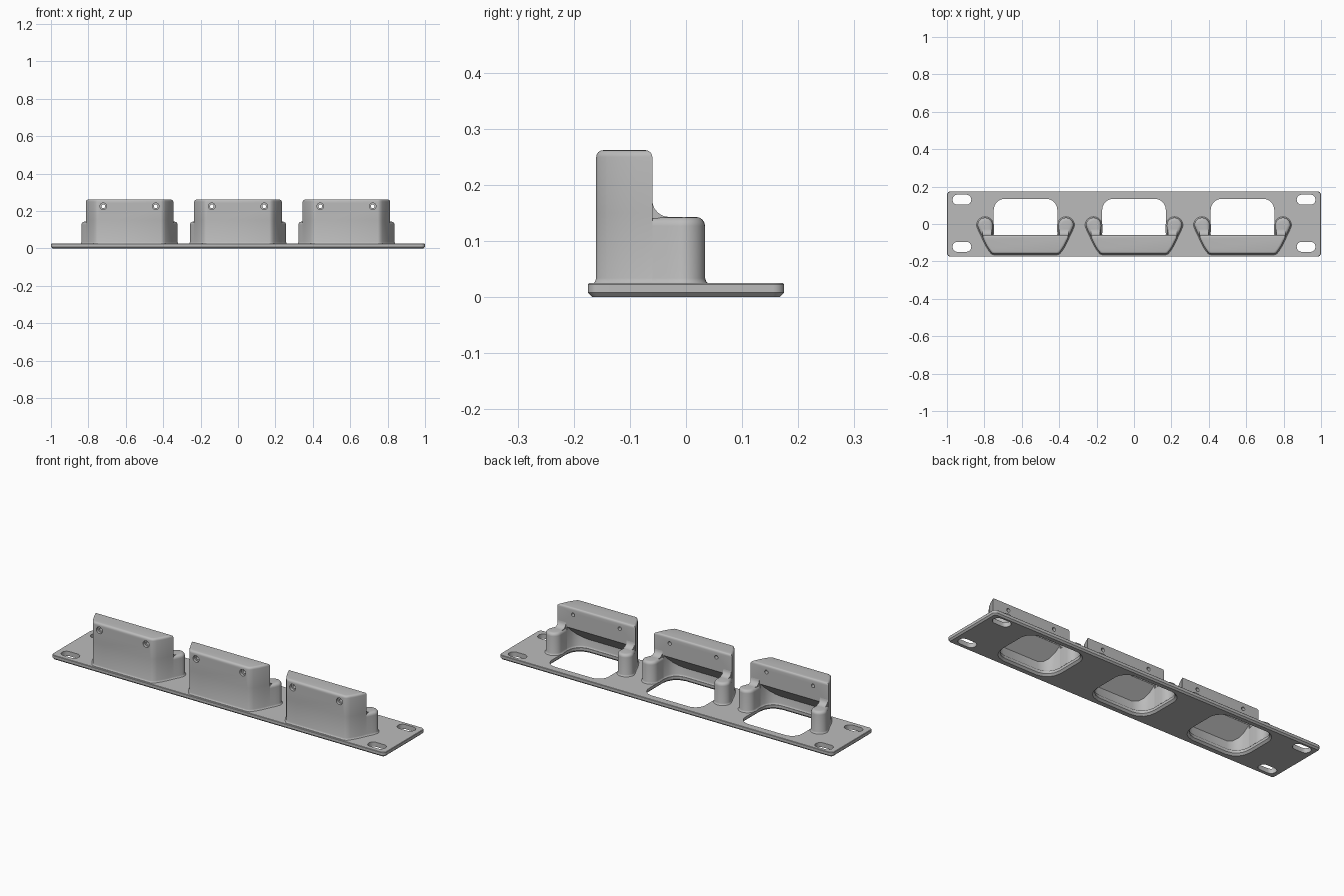
import bpy, bmesh
from math import sin, cos, pi
from mathutils import Vector

if "Cube" in bpy.data.objects:
    bpy.data.objects.remove(bpy.data.objects["Cube"])

grey = bpy.data.materials.new("light grey")
grey.use_nodes = True
grey.diffuse_color = (0.5, 0.5, 0.5, 1)
grey.node_tree.nodes["Principled BSDF"].inputs["Base Color"].default_value = (0.5, 0.5, 0.5, 1)


def arc(cx, cy, r, a0, a1, n=8):
    return [(cx + r * cos(a0 + (a1 - a0) * i / n), cy + r * sin(a0 + (a1 - a0) * i / n))
            for i in range(n + 1)]


def rounded_rect(hx, hy, r):
    pts = []
    for k, (sx, sy) in enumerate(((1, 1), (-1, 1), (-1, -1), (1, -1))):
        pts += arc(sx * (hx - r), sy * (hy - r), r, k * pi / 2, (k + 1) * pi / 2, 6)
    # drop repeated points where the straight runs vanish
    return [p for i, p in enumerate(pts) if (Vector(p) - Vector(pts[i - 1])).length > 1e-5]


def mirrored(half):
    return half + [(-x, y) for x, y in reversed(half)]


def offset(pts, d):
    """Grow (d > 0) or shrink a counter-clockwise outline."""
    out, n = [], len(pts)
    for i in range(n):
        p = Vector(pts[i])
        e1 = (p - Vector(pts[i - 1])).normalized()
        e2 = (Vector(pts[(i + 1) % n]) - p).normalized()
        n1, n2 = Vector((e1.y, -e1.x)), Vector((e2.y, -e2.x))
        out.append(p + (n1 + n2) * d / max(0.4, 1 + n1.dot(n2)))
    return out


def loft(name, rings):
    """Closed solid through a stack of equal-length rings."""
    bm = bmesh.new()
    loops = [[bm.verts.new(p) for p in ring] for ring in rings]
    n = len(loops[0])
    for a, b in zip(loops, loops[1:]):
        for i in range(n):
            j = (i + 1) % n
            bm.faces.new((a[i], a[j], b[j], b[i]))
    bm.faces.new(loops[0][::-1])
    bm.faces.new(loops[-1])
    bmesh.ops.recalc_face_normals(bm, faces=bm.faces)
    mesh = bpy.data.meshes.new(name)
    bm.to_mesh(mesh)
    bm.free()
    mesh.materials.append(grey)
    ob = bpy.data.objects.new(name, mesh)
    bpy.context.collection.objects.link(ob)
    return ob


def stack(name, pts, levels, cx=0, cy=0):
    """Vertical solid: levels are (outline growth, height) pairs."""
    return loft(name, [[(cx + p[0], cy + p[1], z) for p in offset(pts, d)] for d, z in levels])


def across(name, profile, x0, x1):
    """Side profile (y, z) swept along x."""
    return loft(name, [[(x, y, z) for y, z in profile] for x in (x0, x1)])


def round_top(z, r, n=4):
    return [(-r * (1 - cos(pi / 2 * i / n)), z - r + r * sin(pi / 2 * i / n)) for i in range(n + 1)]


def cut(ob, cutters):
    bpy.context.view_layer.objects.active = ob
    for c in cutters:
        mod = ob.modifiers.new("cut", 'BOOLEAN')
        mod.operation, mod.solver, mod.object = 'DIFFERENCE', 'EXACT', c
        bpy.ops.object.modifier_apply(modifier=mod.name)
        bpy.data.objects.remove(c)


def smooth(ob):
    bpy.ops.object.select_all(action='DESELECT')
    ob.select_set(True)
    bpy.context.view_layer.objects.active = ob
    bpy.ops.object.shade_smooth_by_angle(angle=0.6)


TOP = 0.025          # plate thickness
ARM_TOP = 0.143
STEP = 0.15          # where the solid upper wall begins
SKIRT = [(0.006, TOP - 0.001), (0.002, TOP + 0.003), (0, TOP + 0.009)]
CENTRES = {"right": -0.58, "middle": 0.0, "left": 0.58}

# Right halves of the outlines
outer = [(0.168, -0.16), (0.18, -0.156), (0.192, -0.141), (0.207, -0.118),
         (0.222, -0.088), (0.234, -0.06)]
inner = [(0.105, -0.138), (0.135, -0.13), (0.157, -0.113), (0.17, -0.09), (0.176, -0.06)]
opening = mirrored([(0.1, -0.132), (0.13, -0.124), (0.151, -0.108), (0.164, -0.086),
                    (0.17, -0.055)] + arc(0.11, 0.075, 0.06, 0, pi / 2))
arm = ([(0.227, -0.076), (0.234, -0.06), (0.247, -0.035), (0.255, -0.015)]
       + arc(0.216, -0.007, 0.041, 0, pi, 14) + [(0.176, -0.06), (0.176, -0.076)])

# Mounting plate with slots and cable openings
plate = stack("mounting_plate", rounded_rect(1, 0.175, 0.02),
              [(-0.008, 0), (0, 0.008), (0, TOP - 0.002), (-0.002, TOP)])
cutters = [stack("slot_cutter", rounded_rect(0.05, 0.027, 0.0265), [(0, -0.1), (0, 0.1)], x, y)
           for x in (-0.92, 0.92) for y in (-0.122, 0.13)]
cutters += [stack("opening_cutter", opening, [(0.02, -0.01), (0, 0.01), (0, 0.1)], cx)
            for cx in CENTRES.values()]
cut(plate, cutters)
smooth(plate)

for side, cx in CENTRES.items():
    # Hollow lower front wall
    parts = [stack(side + "_lower_wall", mirrored(outer + inner[::-1]), SKIRT + [(0, STEP)], cx)]

    # Upper wall with two counterbored screw holes
    wall = stack(side + "_upper_wall", mirrored(outer), [(0, STEP)] + round_top(0.262, 0.012), cx)
    holes = []
    for sx in (-0.14, 0.14):
        for r, y0, y1 in ((0.018, -0.2, -0.145), (0.01, -0.19, 0.0)):
            holes.append(loft("hole_cutter", [[(cx + sx + px, y, 0.225 + pz)
                         for px, pz in arc(0, 0, r, 0, 2 * pi, 20)[:-1]] for y in (y0, y1)]))
    cut(wall, holes)
    parts.append(wall)

    # Sloped underside carrying the upper wall
    parts.append(across(side + "_sloped_underside",
                        [(-0.14, 0.17), (-0.14, 0.07), (-0.0605, STEP), (-0.0605, 0.17)],
                        cx - 0.18, cx + 0.18))

    # Side arms and the fillets blending them into the wall
    fillet = [(-0.064, 0.14), (-0.03, 0.14)] + arc(-0.03, 0.173, 0.03, -pi / 2, -pi, 6) + [(-0.064, 0.173)]
    for s, label in ((-1, "right"), (1, "left")):
        pts = arm if s > 0 else [(-x, y) for x, y in reversed(arm)]
        parts.append(stack(f"{side}_{label}_arm", pts, SKIRT + round_top(ARM_TOP, 0.016), cx))
        parts.append(across(f"{side}_{label}_arm_fillet", fillet, cx + s * 0.182, cx + s * 0.23))

    for part in parts:
        smooth(part)
